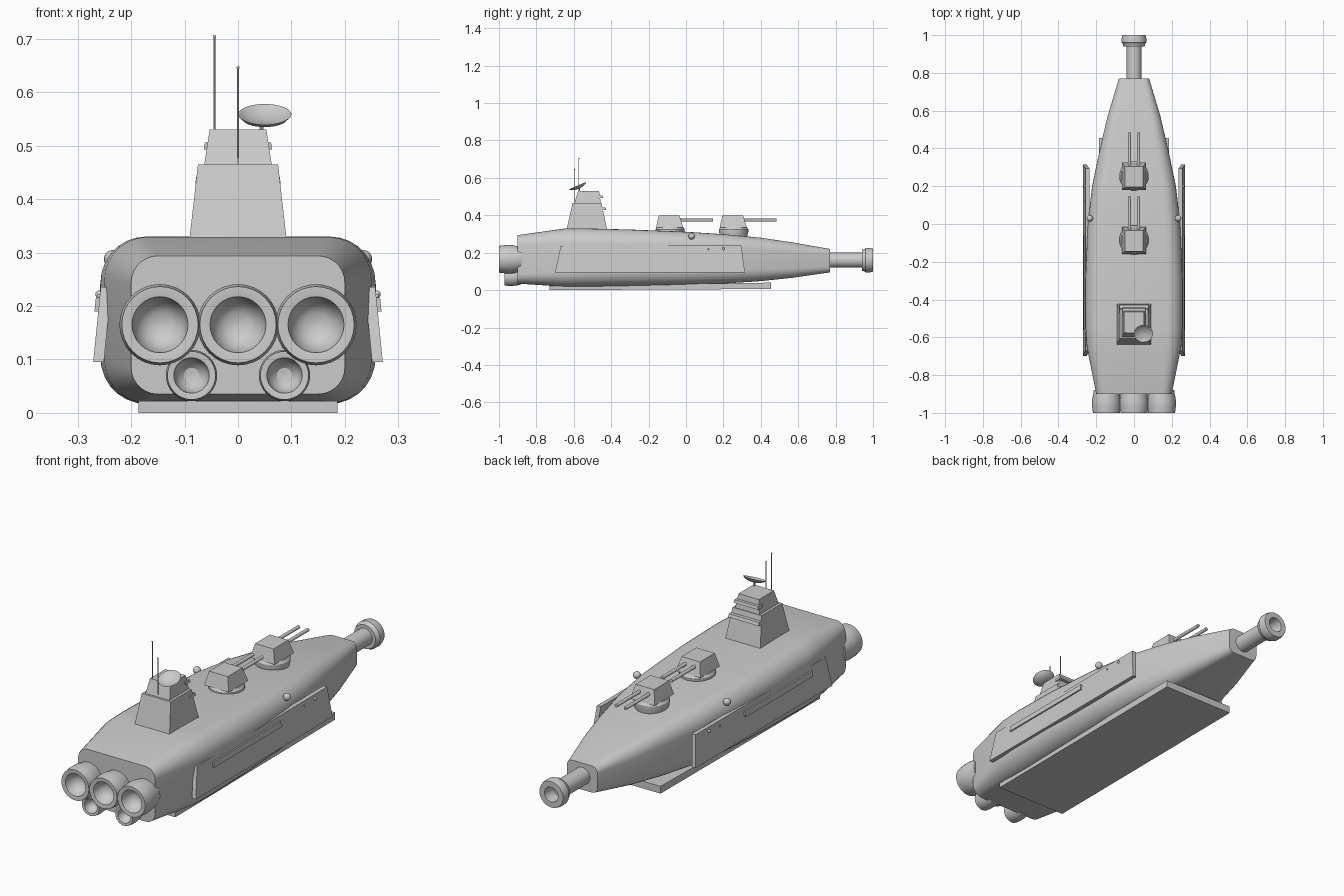
import bpy, bmesh, math
from mathutils import Vector

if "Cube" in bpy.data.objects:
    bpy.data.objects.remove(bpy.data.objects["Cube"], do_unlink=True)

GREY = (0.6, 0.6, 0.6, 1)
mat = bpy.data.materials.new("hull grey")
mat.use_nodes = True
mat.diffuse_color = GREY
mat.node_tree.nodes["Principled BSDF"].inputs["Base Color"].default_value = GREY


def finish(name, bm, loc=(0, 0, 0), rot=(0, 0, 0), smooth=True):
    bmesh.ops.recalc_face_normals(bm, faces=bm.faces)
    mesh = bpy.data.meshes.new(name)
    bm.to_mesh(mesh)
    bm.free()
    mesh.materials.append(mat)
    ob = bpy.data.objects.new(name, mesh)
    bpy.context.collection.objects.link(ob)
    ob.location, ob.rotation_euler = loc, rot
    if smooth:
        bpy.ops.object.select_all(action='DESELECT')
        ob.select_set(True)
        bpy.context.view_layer.objects.active = ob
        bpy.ops.object.shade_smooth_by_angle(angle=math.radians(32))
    return ob


def loft(name, rings, **kw):
    """Skin a list of closed point rings and cap both ends."""
    bm = bmesh.new()
    rows = [[bm.verts.new(p) for p in ring] for ring in rings]
    for a, b in zip(rows, rows[1:]):
        n = len(a)
        for i in range(n):
            bm.faces.new((a[i], a[(i + 1) % n], b[(i + 1) % n], b[i]))
    bm.faces.new(rows[0])
    bm.faces.new(rows[-1])
    return finish(name, bm, **kw)


def lathe(name, profile, loc, rot=(0, 0, 0), n=32):
    """Revolve (radius, height) pairs about local z."""
    rings = [[(r * math.cos(2 * math.pi * i / n), r * math.sin(2 * math.pi * i / n), h)
              for i in range(n)] for r, h in profile]
    return loft(name, rings, loc=loc, rot=rot)


def frustum(name, low, z0, high, z1, x=0):
    """Tapered block; low and high are (half width, y min, y max)."""
    rings = [[(x - w, a, z), (x + w, a, z), (x + w, b, z), (x - w, b, z)]
             for (w, a, b), z in ((low, z0), (high, z1))]
    return loft(name, rings, smooth=False)


def ball(name, r, loc):
    bm = bmesh.new()
    bmesh.ops.create_uvsphere(bm, u_segments=16, v_segments=10, radius=r)
    return finish(name, bm, loc)


def rounded(y, w, z0, z1, r, steps=7):
    ring = []
    for k, (cx, cz) in enumerate(((w - r, z1 - r), (r - w, z1 - r),
                                  (r - w, z0 + r), (w - r, z0 + r))):
        for i in range(steps + 1):
            a = math.pi / 2 * (k + i / steps)
            ring.append((cx + r * math.cos(a), y, cz + r * math.sin(a)))
    return ring


# Hull: y, half width, bottom, top, corner radius
stations = [(-0.9, 0.2, 0.035, 0.294, 0.05), (-0.65, 0.25, 0.018, 0.329, 0.08),
            (-0.55, 0.257, 0.017, 0.33, 0.085), (-0.3, 0.258, 0.022, 0.324, 0.085),
            (0, 0.245, 0.028, 0.312, 0.08), (0.2, 0.222, 0.035, 0.299, 0.075),
            (0.4, 0.18, 0.048, 0.28, 0.065), (0.57, 0.14, 0.066, 0.255, 0.052),
            (0.77, 0.08, 0.095, 0.22, 0.03)]
loft("hull", [rounded(*s) for s in stations])

# Keel plate
keel = [[(s * 0.186, y, z) for s, z in ((-1, z0), (1, z0), (1, z1), (-1, z1))]
        for y, z0, z1 in ((-0.73, 0, 0.022), (0.455, 0.006, 0.04))]
loft("keel_plate", keel, smooth=False)

# Engines, with hollow bowls
bell = [(0.88, -0.2), (0.92, 0), (1, 0.35), (1, 0.65), (0.94, 1), (0.84, 1), (0.69, 0.98),
        (0.64, 0.75), (0.5, 0.55), (0.3, 0.43), (0.02, 0.4)]
for i, (x, z, r, length) in enumerate([(-0.146, 0.165, 0.076, 0.1), (0, 0.165, 0.076, 0.1),
                                       (0.146, 0.165, 0.076, 0.1), (-0.087, 0.07, 0.048, 0.07),
                                       (0.087, 0.07, 0.048, 0.07)]):
    lathe(f"engine_{i + 1}", [(a * r, h * length) for a, h in bell],
          (x, -0.9, z), (math.pi / 2, 0, 0))

# Nose cannon
lathe("nose_cannon", [(0.04, -0.01), (0.04, 0.17), (0.056, 0.17), (0.06, 0.185), (0.065, 0.19),
                      (0.065, 0.215), (0.061, 0.23), (0.035, 0.23), (0.03, 0.17), (0.002, 0.17)],
      (0, 0.77, 0.16), (-math.pi / 2, 0, 0))

# Gun turrets
for name, y, z in (("rear", -0.085, 0.306), ("fore", 0.255, 0.29)):
    lathe(name + "_turret_base", [(0.07, z - 0.01), (0.078, 0.312), (0.078, 0.325),
                                  (0.07, 0.337)], (0, y, 0))
    frustum(name + "_turret_body", (0.064, y - 0.075, y + 0.07), 0.336,
            (0.048, y - 0.06, y + 0.05), 0.4)
    for s in (-1, 1):
        lathe(name + "_gun_barrel", [(0.008, 0), (0.008, 0.19)],
              (s * 0.024, y + 0.04, 0.374), (-math.pi / 2, 0, 0), 12)

# Command tower with window brows
frustum("tower_lower", (0.092, -0.64, -0.42), 0.315, (0.075, -0.607, -0.452), 0.465)
frustum("tower_upper", (0.063, -0.597, -0.455), 0.465, (0.053, -0.577, -0.465), 0.53)
frustum("upper_brow", (0.064, -0.48, -0.443), 0.493, (0.062, -0.48, -0.447), 0.506)
frustum("lower_brow", (0.08, -0.47, -0.425), 0.428, (0.078, -0.47, -0.43), 0.442)

# Dish and aerials
dish = [(0.002, -0.012), (0.025, -0.009), (0.042, -0.002), (0.05, 0.006),
        (0.048, 0.006), (0.04, 0.001), (0.025, -0.005), (0.002, -0.008)]
lathe("dish", dish, (0.05, -0.578, 0.553), (math.radians(23), 0, 0))
lathe("dish_post", [(0.004, 0), (0.004, 0.03)], (0.044, -0.57, 0.515), n=8)
lathe("tall_aerial", [(0.002, 0.52), (0.002, 0.705)], (-0.044, -0.573, 0), n=8)
lathe("short_aerial", [(0.002, 0.46), (0.002, 0.648)], (0, -0.595, 0), n=8)
for x, y, z in ((-0.044, -0.573, 0.704), (0, -0.595, 0.646)):
    ball("aerial_tip", 0.003, (x, y, z))

# Armour panels and their fittings, on both sides
outline = [(-0.7, 0.095), (0.315, 0.095), (0.295, 0.24), (-0.67, 0.236)]
for s, side in ((1, "left"), (-1, "right")):
    def skin(z):
        return 0.271 - (z - 0.095) * 0.1
    panel = [[(s * (skin(z) - t), y, z) for y, z in outline] for t in (0, 0.02)]
    loft(side + "_side_panel", panel, smooth=False)
    slot = [(-0.56, 0.19), (-0.06, 0.19), (-0.06, 0.216), (-0.56, 0.216)]
    loft(side + "_panel_rail", [[(s * (skin(z) + t), y, z) for y, z in slot]
                                for t in (-0.005, 0.007)], smooth=False)
    ball(side + "_deck_dome", 0.017, (s * 0.234, 0.03, 0.288))
    ball(side + "_lamp_fore", 0.007, (s * 0.26, 0.2, 0.222))
    ball(side + "_lamp_mid", 0.004, (s * 0.26, 0.12, 0.218))
